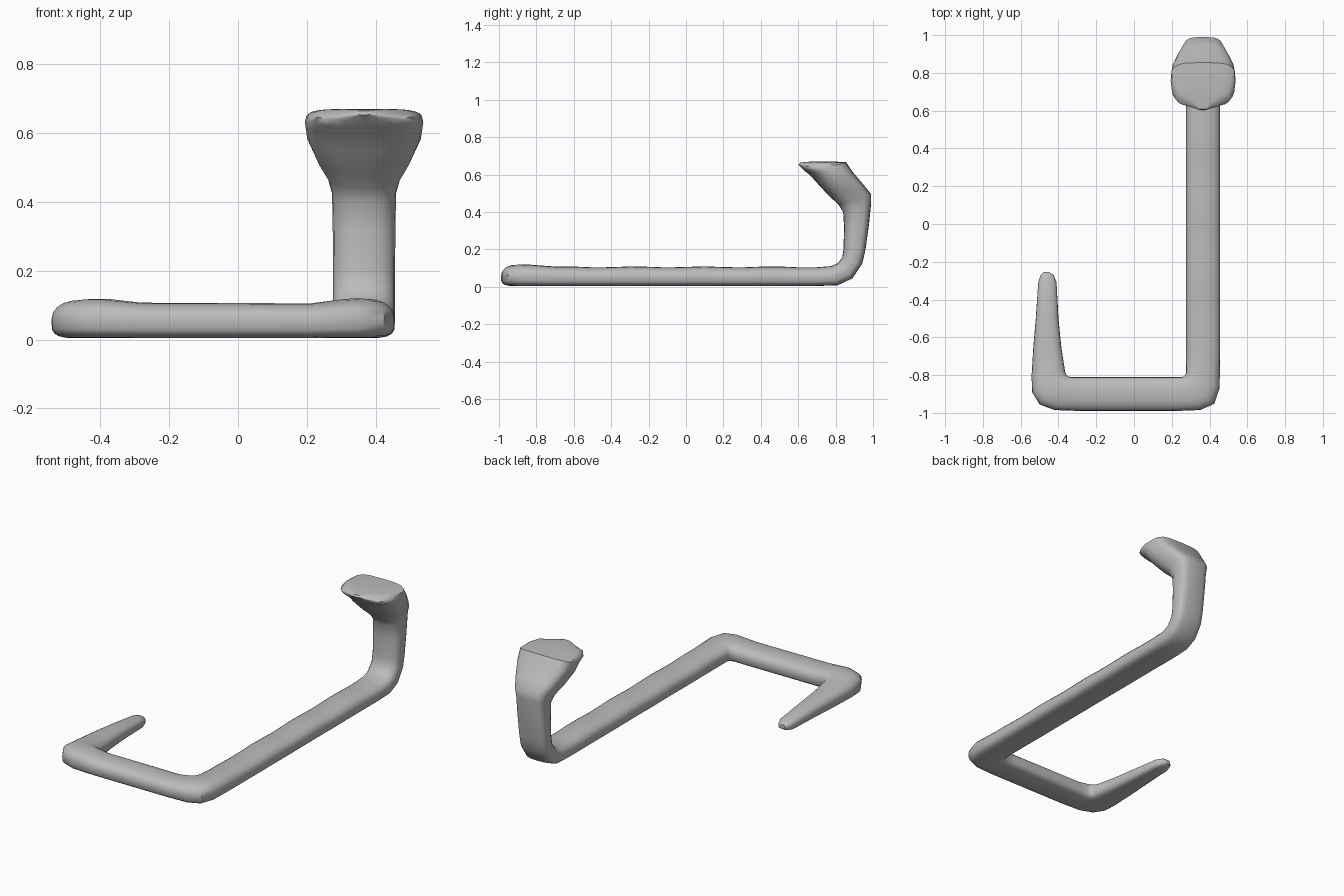
import bpy, bmesh, math
from mathutils import Vector

cube = bpy.data.objects.get("Cube")
if cube:
    bpy.data.objects.remove(cube)

grey = bpy.data.materials.new("plain grey")
grey.use_nodes = True
colour = (0.5, 0.5, 0.5, 1)
grey.diffuse_color = colour
grey.node_tree.nodes["Principled BSDF"].inputs["Base Color"].default_value = colour

SIDES = 20
NECK_X = 0.366


def flat_ring(inner, outer, top, bottom=0.004):
    """Section of the part lying on the ground."""
    a, b = Vector((*inner, 0)), Vector((*outer, 0))
    centre = (a + b) / 2 + Vector((0, 0, (top + bottom) / 2))
    return centre, (b - a) / 2, Vector((0, 0, (top - bottom) / 2))


def raised_ring(back, front, half_width):
    """Section of the raised part, symmetric about its own middle plane."""
    a, b = Vector((NECK_X, *back)), Vector((NECK_X, *front))
    return (a + b) / 2, Vector((half_width, 0, 0)), (b - a) / 2


def power(v, e):
    return math.copysign(abs(v) ** e, v)


def loft(name, rings):
    """Skin a row of rounded, flat-bellied sections."""
    bm = bmesh.new()
    loops = []
    for centre, side, up in rings:
        loop = []
        for i in range(SIDES):
            c = math.cos(math.tau * i / SIDES)
            s = math.sin(math.tau * i / SIDES)
            e = 0.85 if s > 0 else 0.55
            loop.append(bm.verts.new(centre + side * power(c, e) + up * power(s, e)))
        loops.append(loop)
    for a, b in zip(loops, loops[1:]):
        for i in range(SIDES):
            j = (i + 1) % SIDES
            bm.faces.new((a[i], a[j], b[j], b[i]))
    bm.faces.new(loops[0])
    bm.faces.new(loops[-1])
    bmesh.ops.recalc_face_normals(bm, faces=bm.faces)
    mesh = bpy.data.meshes.new(name)
    bm.to_mesh(mesh)
    bm.free()
    mesh.materials.append(grey)
    obj = bpy.data.objects.new(name, mesh)
    bpy.context.collection.objects.link(obj)
    bpy.ops.object.select_all(action="DESELECT")
    obj.select_set(True)
    bpy.context.view_layer.objects.active = obj
    bpy.ops.object.shade_smooth_by_angle(angle=math.radians(40))


# Tapering tail, from tip to the first bend
tail = [
    flat_ring((-0.45, -0.255), (-0.48, -0.255), 0.045, 0.02),
    flat_ring((-0.425, -0.27), (-0.495, -0.27), 0.055, 0.01),
    flat_ring((-0.41, -0.31), (-0.507, -0.31), 0.065),
    flat_ring((-0.40, -0.50), (-0.52, -0.50), 0.085),
    flat_ring((-0.385, -0.65), (-0.533, -0.65), 0.095),
    flat_ring((-0.365, -0.78), (-0.542, -0.80), 0.105),
]
# First bend, cross piece and second bend
bends = [
    flat_ring((-0.357, -0.80), (-0.54, -0.89), 0.115),
    flat_ring((-0.35, -0.806), (-0.50, -0.955), 0.118),
    flat_ring((-0.335, -0.81), (-0.42, -0.985), 0.118),
    flat_ring((-0.28, -0.81), (-0.28, -0.99), 0.107),
    flat_ring((0.20, -0.81), (0.22, -0.99), 0.105),
    flat_ring((0.255, -0.81), (0.35, -0.985), 0.117),
    flat_ring((0.268, -0.803), (0.425, -0.952), 0.12),
    flat_ring((0.275, -0.79), (0.453, -0.87), 0.118),
]
# Long straight body with a slightly uneven back
body = [
    flat_ring((0.276, y), (0.456, y), 0.106 + 0.003 * math.sin(17 * y))
    for y in (-0.7 + 0.1 * i for i in range(15))
]
# Neck curving up from the ground
neck = [
    raised_ring((0.81, 0.008), (0.775, 0.11), 0.09),
    raised_ring((0.89, 0.045), (0.81, 0.125), 0.09),
    raised_ring((0.943, 0.125), (0.835, 0.155), 0.09),
    raised_ring((0.96, 0.20), (0.842, 0.20), 0.09),
    raised_ring((0.978, 0.33), (0.845, 0.32), 0.091),
    raised_ring((0.99, 0.45), (0.84, 0.40), 0.093),
]
# Broad flat-topped head leaning forward to a pointed snout
head = [
    raised_ring((0.99, 0.495), (0.815, 0.44), 0.105),
    raised_ring((0.945, 0.55), (0.765, 0.485), 0.135),
    raised_ring((0.89, 0.615), (0.705, 0.55), 0.165),
    raised_ring((0.855, 0.667), (0.665, 0.595), 0.172),
    raised_ring((0.76, 0.67), (0.64, 0.615), 0.165),
    raised_ring((0.70, 0.67), (0.62, 0.635), 0.14),
    raised_ring((0.65, 0.668), (0.61, 0.645), 0.07),
    raised_ring((0.61, 0.664), (0.602, 0.652), 0.02),
]
loft("coiled_body_with_head", tail + bends + body + neck + head)
